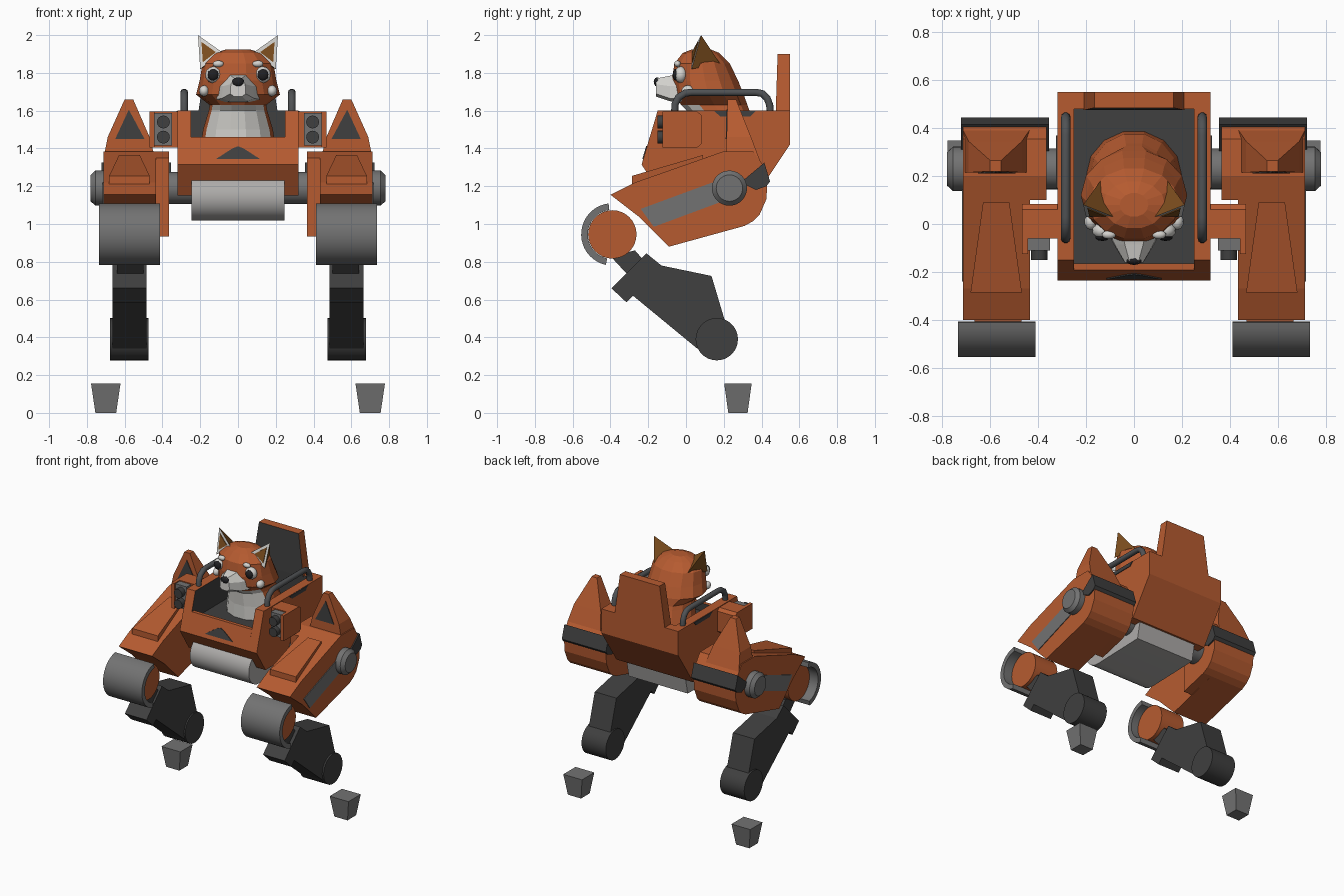
import bpy, bmesh, math
from mathutils import Vector

if "Cube" in bpy.data.objects:
    bpy.data.objects.remove(bpy.data.objects["Cube"])

COLORS = {
    "orange": (0.47, 0.105, 0.03), "dark": (0.05, 0.05, 0.05), "grey": (0.17, 0.17, 0.17),
    "light_grey": (0.42, 0.41, 0.40), "white": (0.66, 0.65, 0.62), "brown": (0.20, 0.075, 0.013),
    "tube_grey": (0.08, 0.085, 0.09), "black": (0.015, 0.015, 0.017),
}
MATS = {}
for key, c in COLORS.items():
    MATS[key] = bpy.data.materials.new(key)
    MATS[key].diffuse_color = (*c, 1)
smooth = []


def finish(name, bm, mats, rule=None, soft=False):
    bmesh.ops.recalc_face_normals(bm, faces=bm.faces)
    me = bpy.data.meshes.new(name)
    for m in mats.split():
        me.materials.append(MATS[m])
    if rule:
        for f in bm.faces:
            f.material_index = rule(f.calc_center_median(), f.normal)
    bm.to_mesh(me)
    bm.free()
    ob = bpy.data.objects.new(name, me)
    bpy.context.collection.objects.link(ob)
    if soft:
        smooth.append(ob)
    return ob


def loft(name, rings, mats, rule=None, soft=False):
    """Join equal rings of points with quads and cap both ends."""
    bm = bmesh.new()
    vs = [[bm.verts.new(p) for p in r] for r in rings]
    n = len(rings[0])
    for a, b in zip(vs, vs[1:]):
        for i in range(n):
            bm.faces.new((a[i], a[(i + 1) % n], b[(i + 1) % n], b[i]))
    bm.faces.new(vs[0])
    bm.faces.new(vs[-1])
    return finish(name, bm, mats, rule, soft)


def prism(name, profile, x0, x1, mats, rule=None, soft=False):
    """Side profile of (y, z) points pushed along x."""
    return loft(name, [[(x, y, z) for y, z in profile] for x in (x0, x1)], mats, rule, soft)


def box(name, x, y, z, mats):
    return prism(name, [(y[0], z[0]), (y[1], z[0]), (y[1], z[1]), (y[0], z[1])], x[0], x[1], mats)


def arc(cy, cz, r, a0=0, a1=360, n=32):
    full = a1 - a0 == 360
    k = n if full else n - 1
    return [(cy + r * math.cos(math.radians(a0 + (a1 - a0) * i / k)),
             cz + r * math.sin(math.radians(a0 + (a1 - a0) * i / k))) for i in range(n)]


def drum(name, cy, cz, steps, mats, n=32):
    """Turned part along x from (x, radius) steps."""
    return loft(name, [[(x, y, z) for y, z in arc(cy, cz, r, n=n)] for x, r in steps], mats, soft=True)


def blob(name, loc, size, mat):
    bm = bmesh.new()
    bmesh.ops.create_icosphere(bm, subdivisions=2, radius=1)
    for v in bm.verts:
        v.co = Vector([l + s * c for l, s, c in zip(loc, size, v.co)])
    return finish(name, bm, mat, soft=True)


# cockpit tub: centre section with dark well, plus two side walls
lower = [(0.55, 1.42), (0.37, 1.15), (-0.13, 1.15), (-0.235, 1.315)]
prism("cockpit_centre", [(-0.192, 1.46), (-0.165, 1.46), (-0.165, 1.40), (0.48, 1.40), (0.48, 1.6),
      (0.55, 1.6)] + lower, -0.25, 0.25, "orange dark",
      lambda c, n: int(-0.17 < c.y < 0.49 and c.z > 1.38 and abs(n.x) < 0.5))
for s, side in ((1, "right"), (-1, "left")):
    prism(side + "_cockpit_wall", [(-0.15, 1.6), (0.55, 1.6)] + lower, s * 0.25, s * 0.32, "orange dark",
          lambda c, n: int(n.x * s < -0.5))
# backrest, dark towards the pilot
loft("backrest", [[(-w, y, z), (w, y, z), (w, 0.55, z), (-w, 0.55, z)]
     for w, y, z in ((0.21, 0.475, 1.59), (0.165, 0.485, 1.9))], "orange dark", lambda c, n: int(n.y < -0.5))
# nose badge plate
loft("nose_triangle", [[(x, -0.235 + (z - 1.315) * 0.298 + d, z) for x, z in
     ((-0.115, 1.345), (0.115, 1.345), (0.03, 1.40), (0, 1.412), (-0.03, 1.40))] for d in (0.003, -0.005)], "dark")
# belly tank with rounded front
prism("belly_tank", [(0.36, 1.17), (0.33, 1.03), (-0.08, 1.018)] + arc(-0.1, 1.14, 0.122, 260, 100, 14),
      -0.245, 0.245, "light_grey", soft=True)
drum("hip_axle", 0.23, 1.19, [(-0.7, 0.085), (0.7, 0.085)], "grey")

thigh = [(-0.4, 1.155), (-0.27, 1.22), (0.2, 1.385), (0.355, 1.385), (0.41, 1.31), (0.43, 1.2), (0.425, 1.13),
         (0.39, 1.05), (0.355, 1.015), (0.31, 0.99), (-0.09, 0.88), (-0.245, 1.035)]
for s, side in ((1, "right_"), (-1, "left_")):
    # grab rail
    cu = bpy.data.curves.new(side + "grab_rail", "CURVE")
    cu.dimensions, cu.bevel_depth, cu.bevel_resolution, cu.use_fill_caps = "3D", 0.02, 3, True
    sp = cu.splines.new("POLY")
    path = [(-0.06, 1.59), (-0.058, 1.635), (-0.04, 1.67), (-0.005, 1.693), (0.03, 1.697), (0.37, 1.697),
            (0.405, 1.69), (0.43, 1.665), (0.443, 1.63), (0.446, 1.59)]
    sp.points.add(len(path) - 1)
    for p, (y, z) in zip(sp.points, path):
        p.co = (s * 0.285, y, z, 1)
    cu.materials.append(MATS["tube_grey"])
    sp.use_smooth = True
    bpy.context.collection.objects.link(bpy.data.objects.new(side + "grab_rail", cu))
    prism(side + "wall_inset", [(0.15, 1.598), (0.37, 1.598), (0.34, 1.57), (0.18, 1.57)],
          s * 0.318, s * 0.325, "dark")

    # lamp pod
    prism(side + "lamp_pod", [(-0.06, 1.405), (0.06, 1.405), (0.083, 1.425), (0.083, 1.575), (0.06, 1.595),
          (-0.06, 1.595)], s * 0.31, s * 0.468, "orange")
    box(side + "lamp_cheek", (s * 0.443, s * 0.468), (-0.125, -0.06), (1.405, 1.595), "orange")
    box(side + "lamp_housing", (s * 0.35, s * 0.443), (-0.11, -0.06), (1.415, 1.588), "grey")
    for z, nm in ((1.54, "upper"), (1.46, "lower")):
        loft(side + nm + "_lamp", [[(s * 0.395 + a, y, z + b) for a, b in arc(0, 0, 0.034, n=16)]
             for y in (-0.1, -0.15)], "dark", soft=True)

    # thigh with a wider rear hub, raised wedge and dark rear band
    prism(side + "thigh", thigh, s * 0.435, s * 0.713, "orange")
    prism(side + "thigh_hub", [(0.1, 0.935), (0.1, 1.35)] + thigh[2:10], s * 0.365, s * 0.44, "orange")
    loft(side + "thigh_wedge", [[(s * (0.575 + a * w), y, z) for a, z in ((-1, lo), (1, lo), (1, hi), (-1, hi))]
         for w, y, lo, hi in ((0.107, -0.285, 1.19, 1.255), (0.055, 0.09, 1.3, 1.365))], "orange")
    prism(side + "rear_band", [(0.29, 1.22), (0.415, 1.325), (0.445, 1.225), (0.425, 1.2), (0.37, 1.18)],
          s * 0.355, s * 0.722, "dark")
    prism(side + "thigh_stripe", [(-0.24, 1.08), (0.14, 1.22), (0.22, 1.13), (-0.17, 0.985)],
          s * 0.71, s * 0.718, "grey")
    drum(side + "hip_cap", 0.23, 1.19, [(s * x, r) for x, r in
         ((0.69, 0.093), (0.755, 0.093), (0.78, 0.07))], "grey")

    # shoulder fin with vertical dark front panel
    loft(side + "shoulder_fin", [[(s * x0, y0, z), (s * x1, y0, z), (s * x1, y1, z), (s * x0, y1, z)]
         for x0, x1, y0, y1, z in ((0.437, 0.713, 0.215, 0.39, 1.34), (0.468, 0.69, 0.215, 0.345, 1.46),
                                   (0.555, 0.6, 0.22, 0.265, 1.66))], "orange")
    loft(side + "fin_panel", [[(s * x, y + (z - 1.44) * 0.025, z) for x, z in
         ((0.495, 1.45), (0.65, 1.45), (0.578, 1.605))] for y in (0.218, 0.21)], "dark")

    # knee drum and half-round guard
    drum(side + "knee", -0.39, 0.945, [(s * 0.47, 0.128), (s * 0.665, 0.128)], "orange")
    prism(side + "knee_guard", arc(-0.39, 0.945, 0.165, 97, 258, 20) + arc(-0.39, 0.945, 0.13, 258, 97, 20),
          s * 0.412, s * 0.735, "grey", soft=True)

    # shin, ankle drum and separate foot block
    prism(side + "shin", [(-0.21, 0.845), (-0.13, 0.78), (0.135, 0.725), (0.205, 0.49), (0.16, 0.36), (0.06, 0.34),
          (-0.28, 0.62), (-0.315, 0.585), (-0.395, 0.66), (-0.3, 0.755)], s * 0.485, s * 0.665, "dark")
    prism(side + "knee_link", [(-0.4, 0.83), (-0.27, 0.86), (-0.2, 0.78), (-0.28, 0.70)],
          s * 0.5, s * 0.64, "dark")
    drum(side + "ankle", 0.163, 0.39, [(s * 0.475, 0.112), (s * 0.677, 0.112)], "dark")
    loft(side + "foot", [[(s * 0.7 + a * w, 0.275 + b * w, z) for a, b in ((-1, -0.93), (1, -0.93), (1, 0.93), (-1, 0.93))]
         for w, z in ((0.055, 0), (0.078, 0.155))], "grey")


# pilot: torso and head in one faceted loft, white bib at the front
def pilot_rule(c, n):
    return int(c.z < 1.64 and n.y < -0.3 and abs(c.x) < 0.17)


loft("pilot_body", [[(rx * math.sin(2 * math.pi * (i + 0.5) / 14), cy - ry * math.cos(2 * math.pi * (i + 0.5) / 14), z)
     for i in range(14)] for z, cy, rx, ry in
     ((1.4, 0.2, 0.2, 0.19), (1.5, 0.195, 0.185, 0.185), (1.6, 0.17, 0.155, 0.17), (1.63, 0.15, 0.15, 0.18),
      (1.685, 0.12, 0.222, 0.19), (1.76, 0.1, 0.203, 0.18), (1.85, 0.085, 0.188, 0.15),
      (1.905, 0.08, 0.13, 0.1), (1.925, 0.08, 0.06, 0.05))], "orange white", pilot_rule)
# muzzle and nose
loft("muzzle", [[(-w, y, lo), (-w * 0.55, y, lo - 0.015), (w * 0.55, y, lo - 0.015), (w, y, lo), (w * 0.95, y, mid),
     (w * 0.45, y, hi), (-w * 0.45, y, hi), (-w * 0.95, y, mid)] for w, y, lo, mid, hi in
     ((0.115, -0.02, 1.66, 1.73, 1.8), (0.085, -0.085, 1.665, 1.73, 1.785),
      (0.04, -0.16, 1.69, 1.74, 1.77))], "white")
blob("nose", (0, -0.153, 1.752), (0.034, 0.018, 0.025), "black")
for s, side in ((1, "right_"), (-1, "left_")):
    blob(side + "eye", (s * 0.13, -0.028, 1.79), (0.045, 0.035, 0.045), "white")
    blob(side + "pupil", (s * 0.132, -0.055, 1.79), (0.03, 0.016, 0.032), "black")
    blob(side + "brow", (s * 0.105, -0.045, 1.848), (0.03, 0.018, 0.018), "white")
    blob(side + "cheek", (s * 0.18, 0.01, 1.705), (0.027, 0.035, 0.03), "white")
    # ear: pale front, brown back, brown inner patch
    a, b, t = Vector((s * 0.2, 0.03, 1.82)), Vector((s * 0.085, 0.03, 1.91)), Vector((s * 0.212, 0.08, 2.0))
    back = Vector((s * 0.14, 0.18, 1.85))
    bm = bmesh.new()
    v = [bm.verts.new(p) for p in (a, b, t, back)]
    for q in ((0, 1, 2), (0, 2, 3), (1, 3, 2), (0, 3, 1)):
        bm.faces.new([v[i] for i in q])
    finish(side + "ear", bm, "brown white", lambda c, n: int(n.y < -0.4))
    mid = (a + b + t) / 3
    loft(side + "ear_inner", [[mid + (p - mid) * 0.6 + Vector((0, d, 0)) for p in (a, b, t)]
         for d in (0.002, -0.005)], "brown")

# smooth shading on the rounded parts
bpy.ops.object.select_all(action="DESELECT")
for ob in smooth:
    ob.select_set(True)
bpy.context.view_layer.objects.active = smooth[0]
bpy.ops.object.shade_smooth_by_angle(angle=math.radians(35))

for m in bpy.data.materials:
    if m.users and not m.is_grease_pencil:
        m.use_nodes = True
        m.node_tree.nodes["Principled BSDF"].inputs["Base Color"].default_value = m.diffuse_color
